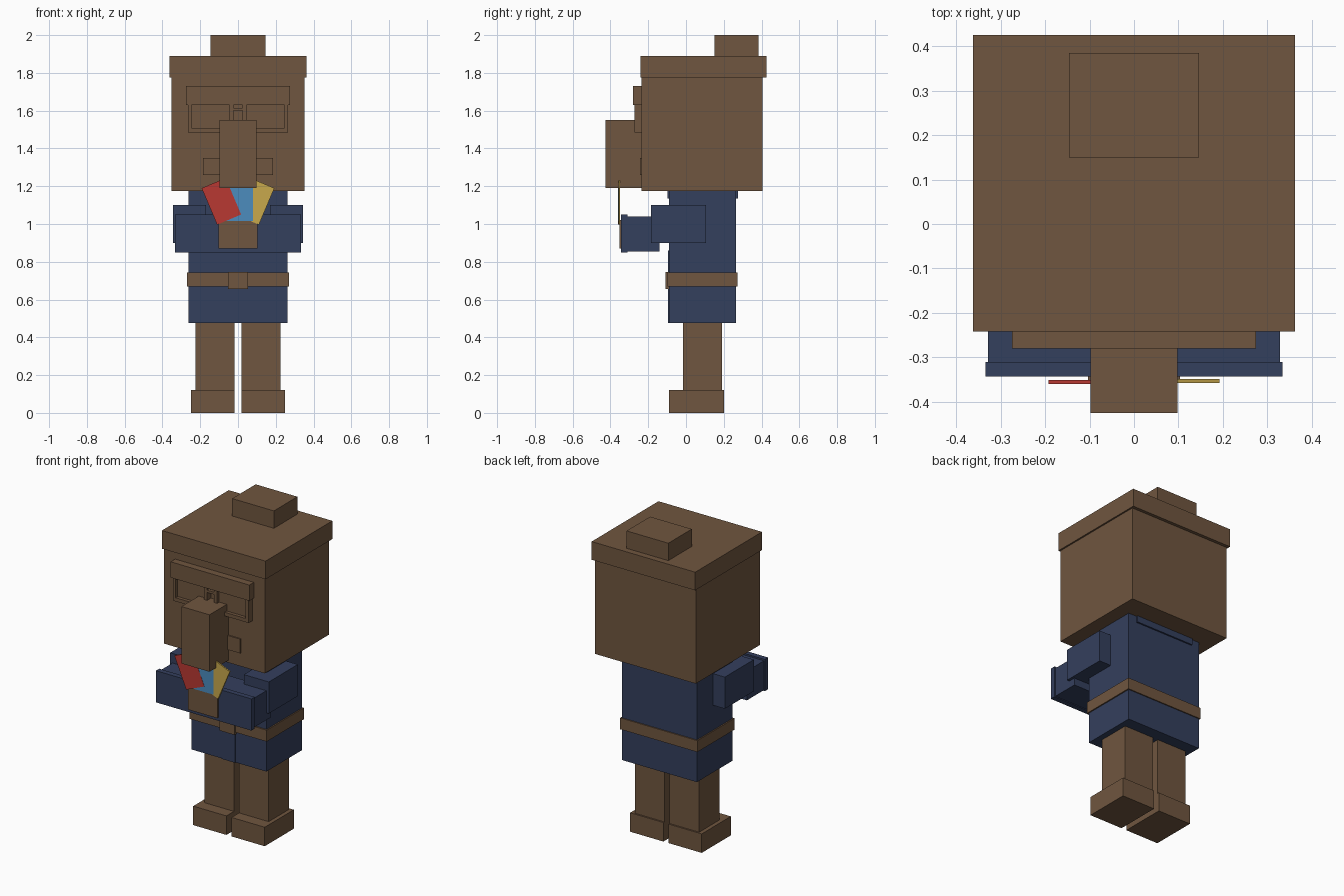
import bpy
import math
from mathutils import Matrix

cube = bpy.data.objects.get("Cube")
if cube:
    bpy.data.objects.remove(cube, do_unlink=True)


def material(name, rgb):
    m = bpy.data.materials.new(name)
    m.use_nodes = True
    m.diffuse_color = (*rgb, 1)
    m.node_tree.nodes["Principled BSDF"].inputs["Base Color"].default_value = (*rgb, 1)
    return m


BROWN = material("warm brown", (0.162, 0.093, 0.05))
NAVY = material("navy cloth", (0.034, 0.05, 0.11))
RED = material("red card", (0.479, 0.04, 0.032))
BLUE = material("blue card", (0.072, 0.262, 0.515))
YELLOW = material("yellow card", (0.578, 0.392, 0.073))


def box(name, mat, x, y, z, tilt=0):
    """Box from (min, max) ranges, optionally tilted about the y axis."""
    bpy.ops.mesh.primitive_cube_add(size=1)
    ob = bpy.context.object
    ob.name = name
    spans = (x, y, z)
    ob.data.transform(Matrix.Diagonal([b - a for a, b in spans] + [1]))
    ob.location = [(a + b) / 2 for a, b in spans]
    ob.rotation_euler.y = math.radians(tilt)
    ob.data.materials.append(mat)
    return ob


def centred(name, mat, half, y, z):
    return box(name, mat, (-half, half), y, z)


def pair(name, mat, x, y, z):
    box("left_" + name, mat, x, y, z)
    box("right_" + name, mat, (-x[1], -x[0]), y, z)


# Head and hat
centred("head", BROWN, 0.352, (-0.235, 0.405), (1.175, 1.78))
centred("hat_brim", BROWN, 0.362, (-0.242, 0.425), (1.775, 1.89))
centred("hat_top", BROWN, 0.146, (0.15, 0.385), (1.885, 2.0))
centred("nose", BROWN, 0.098, (-0.425, -0.23), (1.19, 1.55))
centred("mouth", BROWN, 0.185, (-0.243, -0.23), (1.26, 1.35))

# Brow and spectacles
centred("brow", BROWN, 0.275, (-0.28, -0.23), (1.63, 1.73))
centred("spectacle_lower_rim", BROWN, 0.265, (-0.273, -0.23), (1.485, 1.508))
pair("spectacle_side", BROWN, (0.245, 0.265), (-0.273, -0.23), (1.5, 1.635))
pair("spectacle_inner_rim", BROWN, (0.025, 0.045), (-0.273, -0.23), (1.5, 1.635))
centred("spectacle_bridge", BROWN, 0.03, (-0.273, -0.23), (1.6, 1.615))
pair("lens", BROWN, (0.04, 0.25), (-0.252, -0.23), (1.5, 1.635))

# Robe, collar and belt
centred("robe", NAVY, 0.262, (-0.09, 0.265), (0.475, 1.18))
centred("collar", NAVY, 0.205, (-0.097, 0.275), (1.135, 1.18))
centred("robe_front_strip", NAVY, 0.047, (-0.096, -0.08), (0.475, 0.86))
centred("belt", BROWN, 0.27, (-0.099, 0.272), (0.67, 0.742))
centred("buckle", BROWN, 0.052, (-0.108, -0.09), (0.657, 0.746))

# Folded arms
pair("upper_arm", NAVY, (0.17, 0.345), (-0.185, 0.105), (0.9, 1.1))
centred("forearms", NAVY, 0.328, (-0.335, -0.14), (0.855, 1.04))
centred("cuff", NAVY, 0.334, (-0.343, -0.31), (0.85, 1.05))
centred("hands", BROWN, 0.103, (-0.353, -0.3), (0.87, 1.02))

# Legs and feet
pair("leg", BROWN, (0.018, 0.225), (-0.015, 0.19), (0.11, 0.48))
pair("foot", BROWN, (0.018, 0.25), (-0.09, 0.2), (0.0, 0.12))

# Fanned cards held in front
box("yellow_card", YELLOW, (0.019, 0.157), (-0.358, -0.349), (1.015, 1.225), 23)
box("blue_card", BLUE, (-0.073, 0.08), (-0.359, -0.35), (1.015, 1.225))
box("red_card", RED, (-0.157, -0.019), (-0.36, -0.351), (1.015, 1.225), -23)
